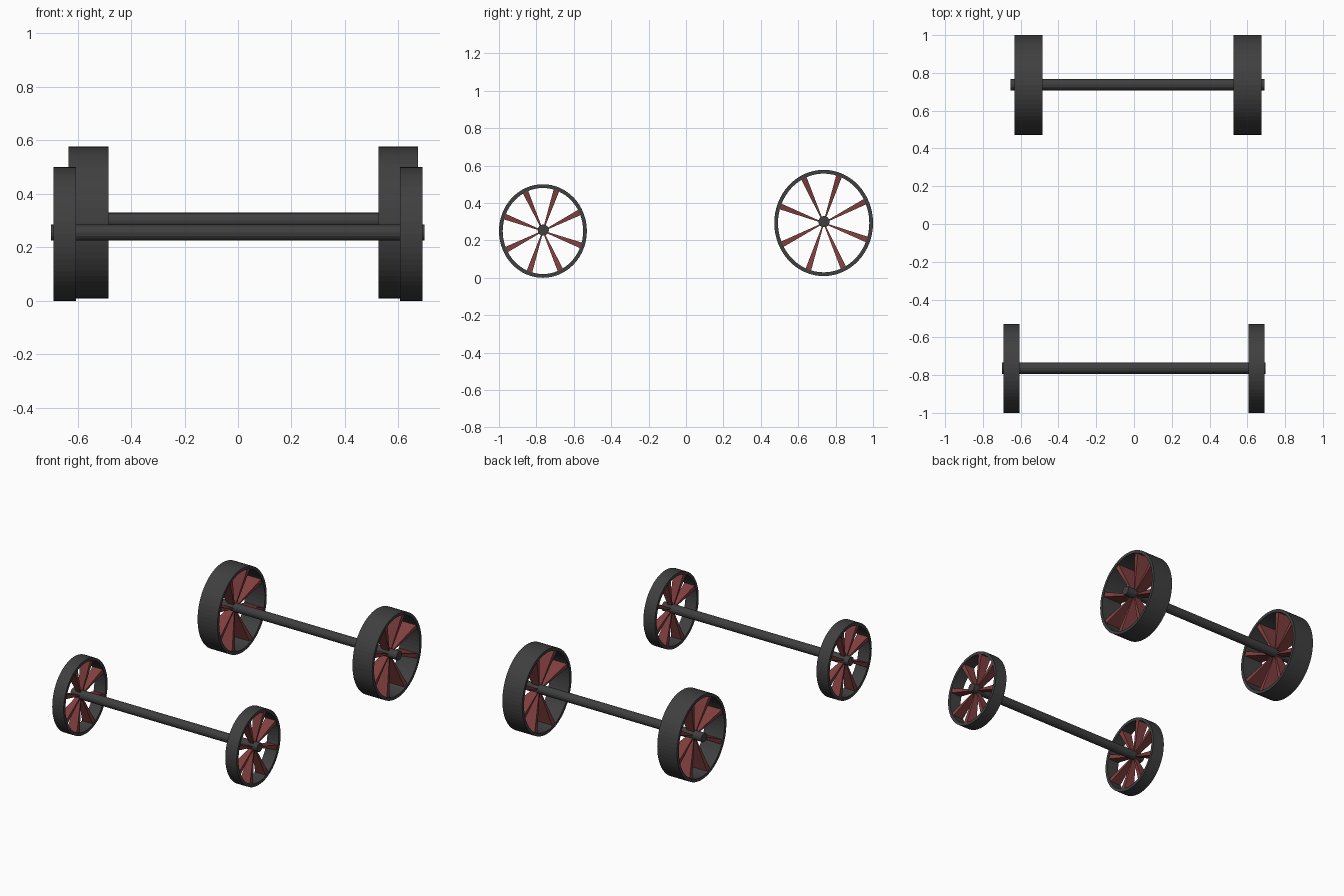
import bpy, bmesh, math
from mathutils import Vector

if "Cube" in bpy.data.objects:
    bpy.data.objects.remove(bpy.data.objects["Cube"])


def make(name, bm, color):
    bmesh.ops.recalc_face_normals(bm, faces=bm.faces)
    me = bpy.data.meshes.new(name)
    bm.to_mesh(me)
    bm.free()
    ob = bpy.data.objects.new(name, me)
    bpy.context.collection.objects.link(ob)
    me.materials.append(color)
    return ob


def material(name, rgb):
    m = bpy.data.materials.new(name)
    m.diffuse_color = (*rgb, 1)
    m.use_nodes = True
    m.node_tree.nodes["Principled BSDF"].inputs["Base Color"].default_value = m.diffuse_color
    return m


dark = material("dark_iron", (0.05, 0.05, 0.05))
red = material("red_paint", (0.22, 0.05, 0.05))


def ring(bm, x, cy, cz, ry, rz, n):
    return [bm.verts.new((x, cy + ry * math.cos(2 * math.pi * i / n),
                          cz + rz * math.sin(2 * math.pi * i / n))) for i in range(n)]


def bridge(bm, a, b):
    n = len(a)
    for i in range(n):
        bm.faces.new((a[i], a[(i + 1) % n], b[(i + 1) % n], b[i]))


# slightly oval hollow rim running along x
def rim(name, x0, x1, cy, cz, ry, rz, t=0.02, n=64):
    bm = bmesh.new()
    loops = [ring(bm, x, cy, cz, ry - d, rz - d, n)
             for x, d in ((x0, 0), (x1, 0), (x1, t), (x0, t))]
    for i in range(4):
        bridge(bm, loops[i], loops[(i + 1) % 4])
    make(name, bm, dark)


# eight tapered blades, narrow at the hub and broad at the rim
def spokes(name, x0, x1, cy, cz, ry, rz, hub_half, rim_half):
    bm = bmesh.new()
    xc = (x0 + x1) / 2
    for k in range(8):
        a = math.radians(25.5 + 45 * k)
        d = Vector((0, math.cos(a) * (ry - 0.012), math.sin(a) * (rz - 0.012)))
        side = Vector((0, -math.sin(a), math.cos(a)))
        rows = []
        for f, half_x, half_w in ((0.06, hub_half, 0.003), (1.0, rim_half, 0.016)):
            c = Vector((xc, cy, cz)) + d * f
            rows.append([bm.verts.new(c + Vector((sx * half_x, 0, 0)) + side * sw * half_w)
                         for sx, sw in ((-1, -1), (1, -1), (1, 1), (-1, 1))])
        bridge(bm, *rows)
        bm.faces.new(rows[0])
        bm.faces.new(rows[1])
    make(name, bm, red)


def axle(name, x0, x1, cy, cz, r=0.03, n=16):
    bm = bmesh.new()
    a, b = ring(bm, x0, cy, cz, r, r, n), ring(bm, x1, cy, cz, r, r, n)
    bridge(bm, a, b)
    bm.faces.new(a)
    bm.faces.new(b)
    make(name, bm, dark)


# front pair: small and narrow; rear pair: large and wide
sets = (
    ("front", ((-0.69, -0.605), (0.605, 0.69)), -0.765, 0.25, 0.235, 0.25,
     (-0.70, 0.697), -0.763, 0.255),
    ("rear", ((-0.633, -0.485), (0.526, 0.674)), 0.736, 0.293, 0.264, 0.284,
     (-0.653, 0.69), 0.738, 0.30),
)
for end, spans, cy, cz, ry, rz, ax, ay, az in sets:
    for side, (x0, x1) in zip(("left", "right"), spans):
        w = x1 - x0
        rim(f"{end}_{side}_rim", x0, x1, cy, cz, ry, rz)
        spokes(f"{end}_{side}_spokes", x0, x1, cy, cz, ry, rz, w * 0.15, w * 0.46)
    axle(f"{end}_axle", *ax, ay, az)
